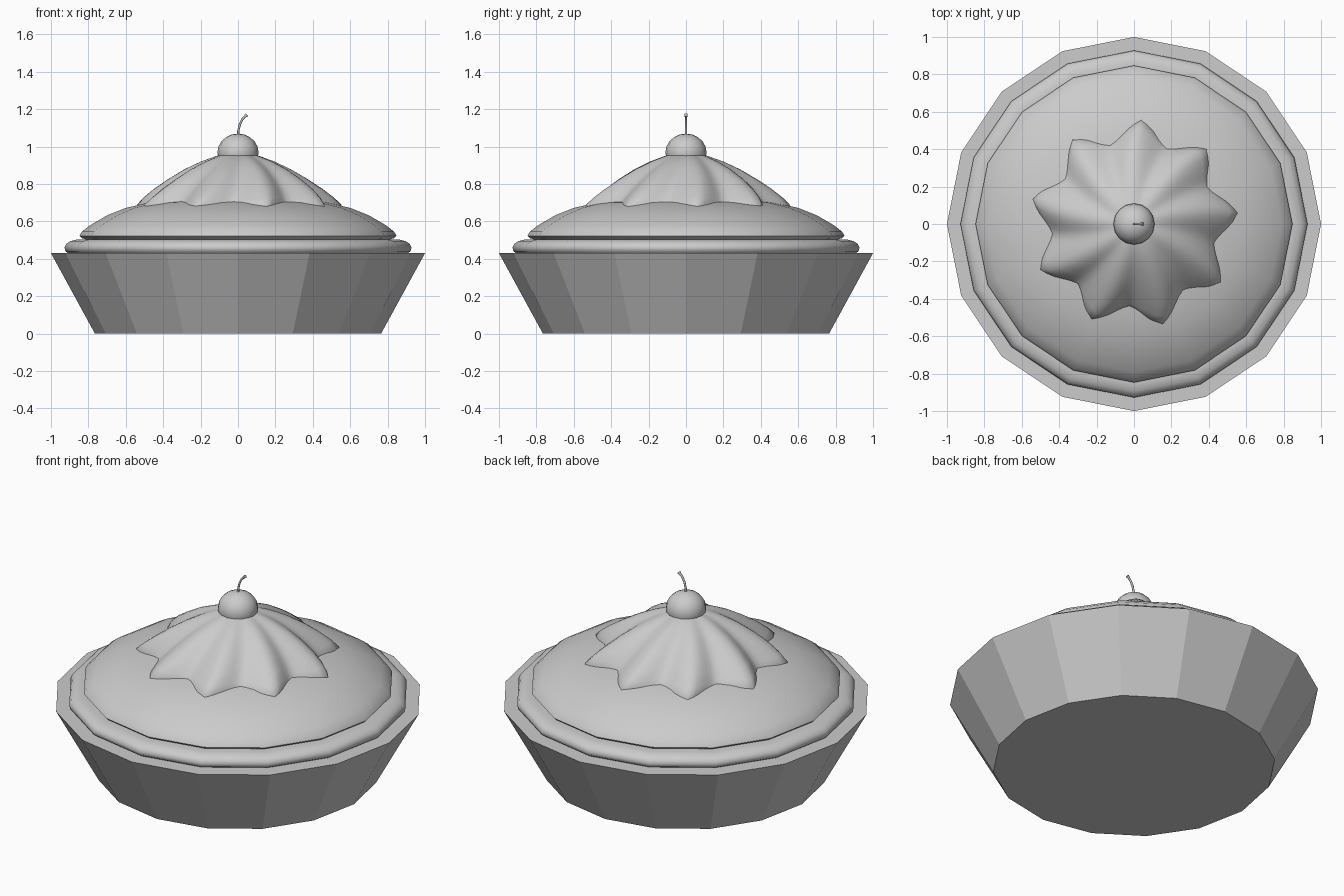
import bpy, math
from math import cos, sin, pi, radians

if "Cube" in bpy.data.objects:
    bpy.data.objects.remove(bpy.data.objects["Cube"])


def make(name, verts, faces, angle=None):
    me = bpy.data.meshes.new(name)
    me.from_pydata(verts, [], faces)
    ob = bpy.data.objects.new(name, me)
    bpy.context.collection.objects.link(ob)
    bpy.ops.object.select_all(action='DESELECT')
    ob.select_set(True)
    bpy.context.view_layer.objects.active = ob
    if angle:
        bpy.ops.object.shade_smooth_by_angle(angle=radians(angle))
    return ob


def loft(name, n, levels, point, angle=None, cap_bottom=False, cap_top=False):
    """Stack rings of n points from bottom to top; point(level, i) gives each vertex."""
    verts = [point(l, i) for l in range(levels) for i in range(n)]
    faces = [(l*n + i, l*n + (i+1) % n, (l+1)*n + (i+1) % n, (l+1)*n + i)
             for l in range(levels - 1) for i in range(n)]
    if cap_bottom:
        faces.append(tuple(reversed(range(n))))
    if cap_top:
        faces.append(tuple(range((levels-1)*n, levels*n)))
    return make(name, verts, faces, angle)


def lathe(name, profile, n=16, angle=None, **caps):
    def point(l, i):
        r, z = profile[l]
        a = 2*pi*i/n
        return (r*cos(a), r*sin(a), z)
    return loft(name, n, len(profile), point, angle, **caps)


# Faceted tin with a flat rim
lathe("tin", [(0.765, 0), (1.0, 0.43), (0.86, 0.432)], cap_bottom=True)

# Rounded crust ring
lathe("crust", [(0.90, 0.425), (0.922, 0.44), (0.928, 0.46), (0.918, 0.48),
                (0.895, 0.495), (0.86, 0.503), (0.78, 0.50)], angle=60)

# Domed filling
lathe("filling", [(0.78, 0.495), (0.835, 0.51), (0.847, 0.522), (0.835, 0.545),
                  (0.79, 0.58), (0.70, 0.632), (0.60, 0.672), (0.48, 0.70),
                  (0.30, 0.725), (0.02, 0.735)], angle=60, cap_top=True)

# Whipped cream: nine pleats, pointed at the hem and softer toward the top
PLEATS, SEG = 9, 90
CREAM = [(0.56, 0.665, 0.19), (0.555, 0.69, 0.19), (0.52, 0.725, 0.185),
         (0.46, 0.772, 0.175), (0.38, 0.825, 0.16), (0.29, 0.878, 0.145),
         (0.20, 0.92, 0.12), (0.11, 0.952, 0.06), (0.02, 0.965, 0.0)]


def cream_point(l, i):
    r, z, depth = CREAM[l]
    a = 2*pi*i/SEG
    u = (i*PLEATS/SEG) % 1.0
    sharp = 0.5*abs(sin(pi*u)) + 0.5*(1 - abs(2*u - 1))
    soft = 0.5 - 0.5*cos(2*pi*u)
    s = min(1, l/4)
    k = r*(1 - depth*(sharp*(1-s) + soft*s))
    a += radians(6 + 1.5*max(0, l-1))
    return (k*cos(a), k*sin(a), z)


loft("cream", SEG, len(CREAM), cream_point, angle=50, cap_top=True)

# Cherry
bpy.ops.mesh.primitive_uv_sphere_add(segments=16, ring_count=10, radius=0.11,
                                     location=(0, 0, 0.968))
cherry = bpy.context.object
cherry.name = "cherry"
cherry.scale.z = 0.92
bpy.ops.object.shade_smooth()

# Curved stem, flared at the tip
STEM = [(0, 1.05, .007), (0.002, 1.085, .006), (0.01, 1.12, .006),
        (0.024, 1.147, .006), (0.038, 1.162, .007), (0.048, 1.17, .010)]


def stem_point(l, i):
    x, z, r = STEM[l]
    p, q = STEM[max(0, l-1)], STEM[min(len(STEM)-1, l+1)]
    t = math.atan2(q[0]-p[0], q[1]-p[1])
    a = 2*pi*i/8
    return (x + r*cos(a)*cos(t), r*sin(a), z - r*cos(a)*sin(t))


loft("stem", 8, len(STEM), stem_point, angle=50, cap_bottom=True, cap_top=True)
